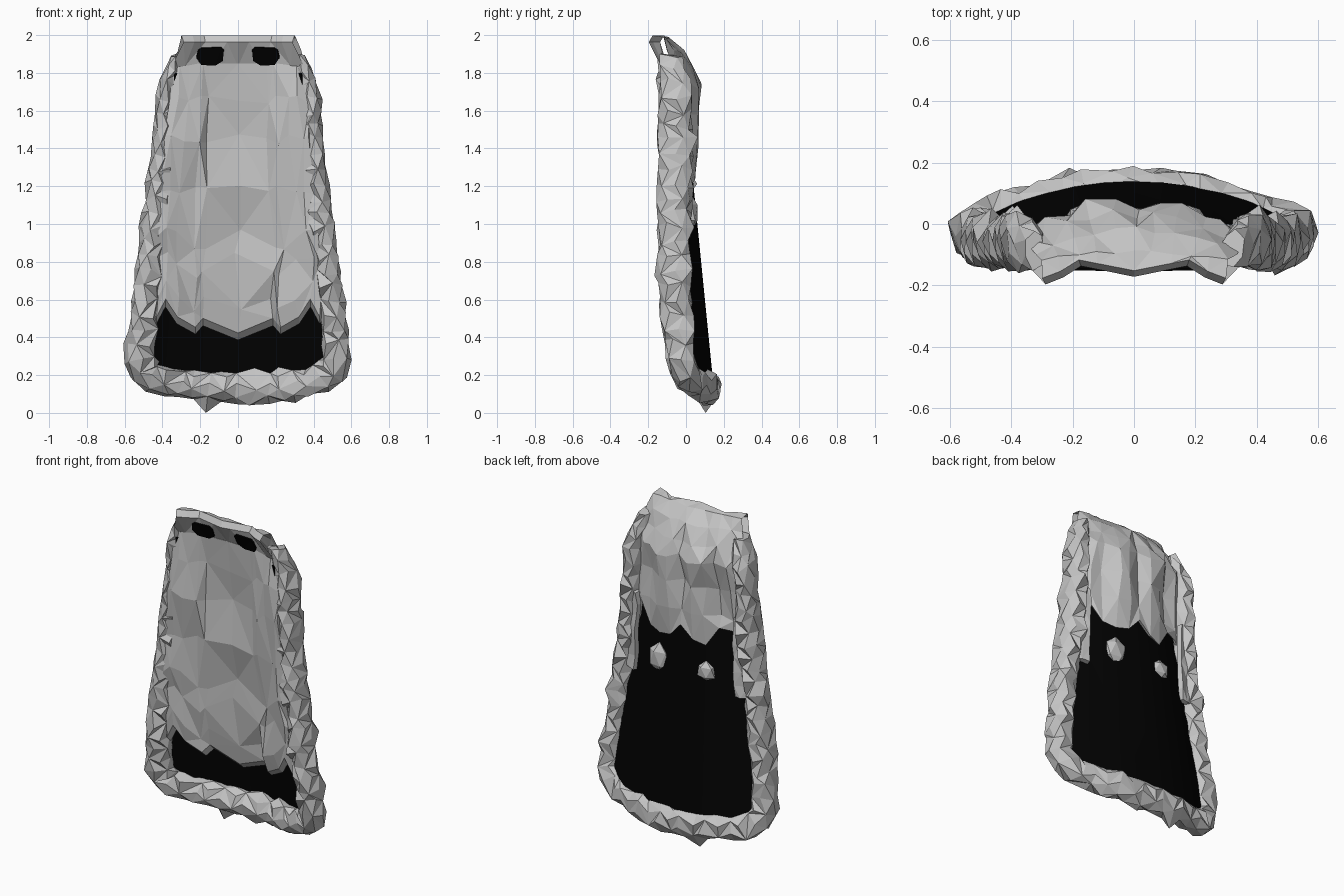
import bpy, bmesh, math, random
from mathutils import Vector

if "Cube" in bpy.data.objects:
    bpy.data.objects.remove(bpy.data.objects["Cube"])

random.seed(11)


def material(name, value):
    m = bpy.data.materials.new(name)
    m.diffuse_color = (value, value, value, 1)
    m.use_nodes = True
    m.node_tree.nodes["Principled BSDF"].inputs["Base Color"].default_value = m.diffuse_color
    return m


FUR = material("grey fur", 0.56)
BLACK = material("black cloth", 0.0005)


def lerp_table(table, t):
    """Piecewise linear lookup; the first entry of each row is the key."""
    if t <= table[0][0]:
        return table[0][1:]
    for a, b in zip(table, table[1:]):
        if t <= b[0]:
            f = (t - a[0]) / (b[0] - a[0])
            return tuple(p + (q - p) * f for p, q in zip(a[1:], b[1:]))
    return table[-1][1:]


def jit(s):
    return random.uniform(-s, s)


def build(name, rows, mat, closed=False, thick=0):
    """Skin a list of point rows; closed joins the row ends and caps the tube."""
    bm = bmesh.new()
    vs = [[bm.verts.new(p) for p in r] for r in rows]
    n = len(rows[0])
    for i in range(len(rows) - 1):
        r, s = vs[i], vs[i + 1]
        for j in range(n if closed else n - 1):
            k = (j + 1) % n
            if (i + j) % 2:
                bm.faces.new((r[j], r[k], s[k]))
                bm.faces.new((r[j], s[k], s[j]))
            else:
                bm.faces.new((r[j], r[k], s[j]))
                bm.faces.new((r[k], s[k], s[j]))
    if closed:
        bm.faces.new(vs[0])
        bm.faces.new(vs[-1])
    bmesh.ops.recalc_face_normals(bm, faces=bm.faces)
    me = bpy.data.meshes.new(name)
    bm.to_mesh(me)
    bm.free()
    me.materials.append(mat)
    ob = bpy.data.objects.new(name, me)
    bpy.context.collection.objects.link(ob)
    if thick:
        mod = ob.modifiers.new("thickness", "SOLIDIFY")
        mod.thickness = thick
        mod.offset = 0
    return ob


# Black cloth backing, bowed backwards along the centre
cloth = []
for i in range(9):
    z = 0.17 + 1.63 * i / 8
    w = 0.50 - 0.09 * z
    cloth.append([(w * u / 5, 0.155 - 0.1 * z - 0.105 * (u / 5) ** 2, z)
                  for u in range(-5, 6)])
build("cloth_backing", cloth, BLACK, thick=0.01)

# Front fur panel with raised side locks and a thick jagged hem
hem = [(0, 0.395), (0.19, 0.47), (0.23, 0.425), (0.32, 0.48), (0.385, 0.57), (0.44, 0.48)]
cols = [0, 0.19, 0.23, 0.32, 0.385, 0.44]
cols = [-c for c in cols[:0:-1]] + cols
row_z = [0, 0.035, 0.13, 0.78, 0.93, 1.18, 1.45, 1.66, 1.85]
panel = []
for i, rz in enumerate(row_z):
    row = []
    for c in cols:
        a = abs(c)
        z = rz + lerp_table(hem, a)[0] if i < 3 else rz
        if i in (3, 4):                      # scalloped tiers
            z += 0.05 * math.cos(a * 16)
        x = c * (1.0 if z < 0.9 else 1.0 - 0.2 * (z - 0.9))
        bow = 0.085 if z < 1.5 else 0.085 - 0.13 * (z - 1.5)
        y = 0.06 - 0.08 * z - bow * (x / 0.42) ** 2
        if i == 0:
            y += 0.035                       # underside of the hem
        if 0.2 < a < 0.4 and i < 8:
            y -= 0.02
        if 1 < i < 8:
            y += jit(0.016)
            z += jit(0.025)
            x += jit(0.018)
            y -= 0.022 if i in (3, 5) and a < 0.2 else 0
        row.append((x, y, z))
    panel.append(row)
build("front_fur_panel", panel, FUR, thick=0.025)

# Collar leaning forward, carried over the top into the back shawl
# (z, y, half width, jitter, sideways bow)
profile = [
    (1.835, -0.092, 0.35, 0, 0.04),
    (1.963, -0.172, 0.288, 0, 0),
    (1.998, -0.152, 0.30, 0, 0),
    (1.985, -0.09, 0.305, 0.006, 0.03),
    (1.92, -0.02, 0.33, 0.012, 0.07),
    (1.83, 0.035, 0.36, 0.018, 0.10),
    (1.73, 0.078, 0.37, 0.02, 0.11),
    (1.58, 0.05, 0.38, 0.015, 0.11),
    (1.40, 0.05, 0.39, 0.012, 0.11),
    (1.25, 0.05, 0.40, 0.004, 0.11),
    (1.27, 0.02, 0.39, 0, 0.09),
]
lip = [(0, 0.0), (0.6, 0.035), (0.95, -0.03), (1, -0.025)]
tips = [0.0, 0.08, 0.09, -0.03, -0.01, 0.06, -0.02, -0.03, -0.01, 0.10, 0.02]
locks = [0, 0.01, -0.015, 0.012, 0.015, -0.02, 0.01, 0.018, -0.012, 0.012, 0]
shawl = []
for i, (z, y, w, j, bow) in enumerate(profile):
    row = []
    for k, u in enumerate(range(-5, 6)):
        t = u / 5
        yy = y - bow * t * t + (lerp_table(lip, abs(t))[0] if i in (1, 2) else 0)
        zz = z + (tips[k] if i >= 9 else 0)
        if i in (6, 7, 8):
            yy += locks[k]                   # vertical lock ridges
        row.append((w * t + jit(j), yy + jit(j), zz + jit(j)))
    shawl.append(row)
build("collar_and_back_shawl", shawl, FUR)

# Black clasps on the slanted collar band
for s, side in ((-1, "left"), (1, "right")):
    bm = bmesh.new()
    outline = [(0.075, 1.92), (0.09, 1.936), (0.195, 1.932), (0.21, 1.92),
               (0.22, 1.88), (0.195, 1.843), (0.12, 1.84), (0.08, 1.865)]
    pts = []
    for x, z in outline:
        f = (z - 1.835) / 0.128
        y0 = -0.092 - 0.04 * (x / 0.35) ** 2
        y1 = -0.172 + lerp_table(lip, x / 0.288)[0]
        pts.append((s * x, y0 + (y1 - y0) * f - 0.008, z))
    bm.faces.new([bm.verts.new(p) for p in pts])
    bmesh.ops.triangulate(bm, faces=bm.faces)
    me = bpy.data.meshes.new("clasp")
    bm.to_mesh(me)
    bm.free()
    me.materials.append(BLACK)
    ob = bpy.data.objects.new("collar_clasp_" + side, me)
    bpy.context.collection.objects.link(ob)
    mod = ob.modifiers.new("thickness", "SOLIDIFY")
    mod.thickness, mod.offset = 0.008, 0

# Shaggy fur trim: one faceted tube down one side, along the hem and up the other
# (x, y, z, in-plane radius, depth radius)
half = [(0.32, -0.08, 1.89, 0.035, 0.06), (0.375, -0.05, 1.72, 0.055, 0.09),
        (0.395, -0.055, 1.4, 0.064, 0.09), (0.43, -0.06, 1.1, 0.07, 0.088),
        (0.47, -0.06, 0.8, 0.068, 0.088), (0.50, -0.05, 0.55, 0.07, 0.085),
        (0.525, -0.03, 0.30, 0.08, 0.075), (0.49, 0.0, 0.195, 0.09, 0.075),
        (0.40, 0.04, 0.165, 0.075, 0.07), (0.2, 0.10, 0.14, 0.08, 0.07),
        (0, 0.125, 0.135, 0.08, 0.065)]
path = [(-p[0],) + p[1:] for p in half] + half[-2::-1]
keyed, dist = [], 0
for i, p in enumerate(path):
    if i:
        dist += (Vector(p[:3]) - Vector(path[i - 1][:3])).length
    keyed.append((dist,) + p)
count, sides = 58, 7
rings = []
for i in range(count + 1):
    d = dist * i / count
    x, y, z, r, depth = lerp_table(keyed, d)
    a, b = lerp_table(keyed, d - 0.06), lerp_table(keyed, d + 0.06)
    t = (Vector(b[:3]) - Vector(a[:3])).normalized()
    n = t.cross(Vector((0, 1, 0))).normalized()
    ring = []
    for k in range(sides):
        ang = 2 * math.pi * (k + 0.5 * (i % 2)) / sides
        m = random.uniform(0.88, 1.15) + (0.22 if random.random() < 0.14 else 0)
        p = Vector((x, y, z)) + n * (r * m * math.cos(ang))
        p += Vector((0, depth * m * math.sin(ang), 0)) + t * jit(0.022)
        if p.z < 0.085 and i % 3 == 0:
            p.z -= 0.03                      # hanging tufts
        p.z = max(p.z, 0.01)
        ring.append(p)
    rings.append(ring)
# longest tuft touches the ground
low = min((p for r in rings for p in r), key=lambda p: p.z)
low.z = 0.0
build("fur_trim", rings, FUR, closed=True)

# Inner fur flaps at the back edges and small tufts on the cloth
for s, side in ((-1, "left"), (1, "right")):
    flap = []
    for i in range(7):
        z = 1.42 - 0.08 * i
        flap.append([(s * (0.325 + 0.003 * i + 0.04 * k + jit(0.008)),
                      0.005 - 0.012 * k + jit(0.006), z + jit(0.012))
                     for k in range(3)])
    build("back_edge_flap_" + side, flap, FUR, thick=0.03)
    bpy.ops.mesh.primitive_ico_sphere_add(subdivisions=1, radius=1,
                                          location=(s * 0.16, 0.03, 1.06))
    tuft = bpy.context.object
    tuft.name = "back_tuft_" + side
    tuft.scale = (0.075, 0.035, 0.095) if s > 0 else (0.065, 0.035, 0.065)
    tuft.data.materials.append(FUR)
